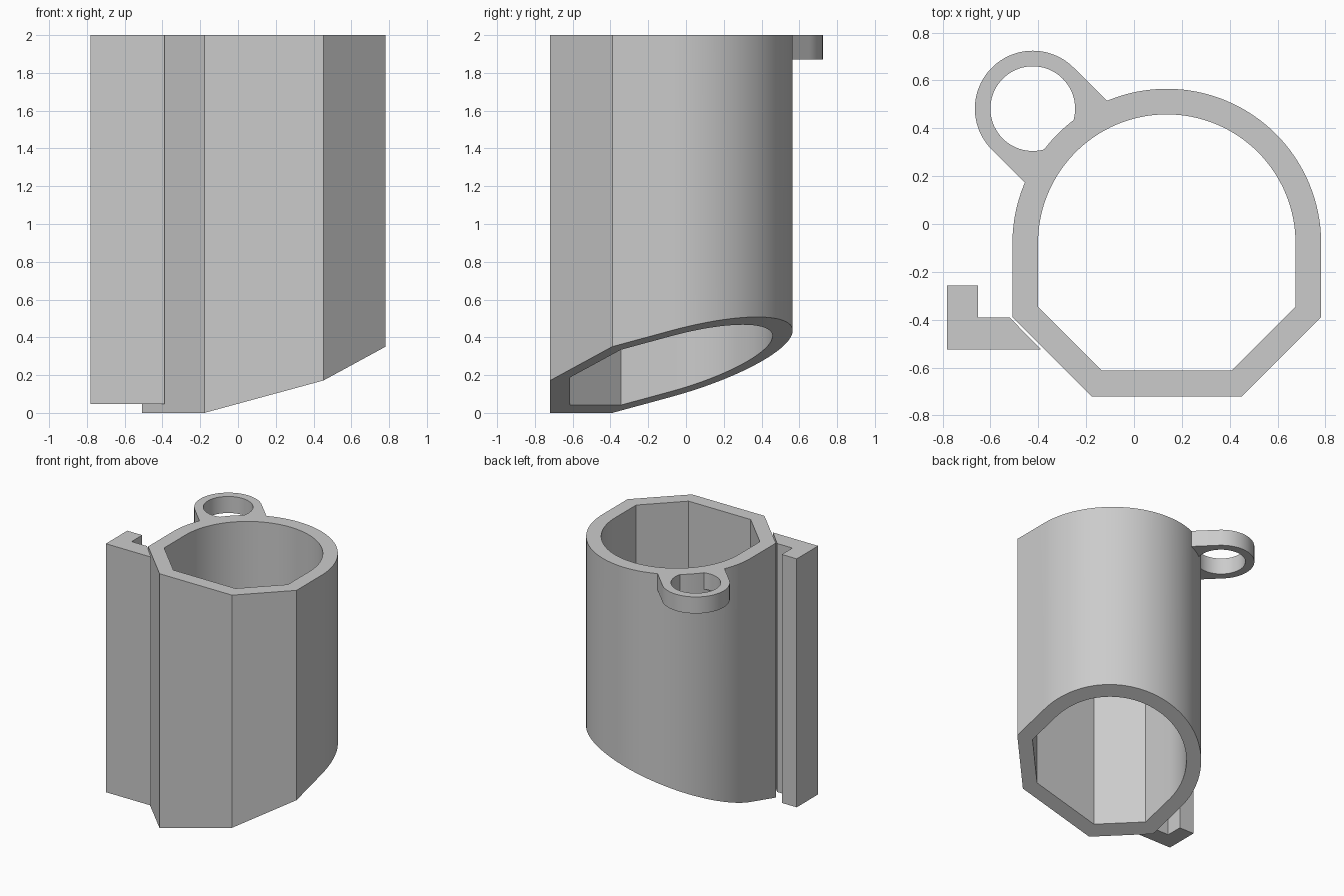
import bpy, bmesh
from math import cos, sin, radians, pi

cube = bpy.data.objects.get("Cube")
if cube:
    bpy.data.objects.remove(cube)

grey = bpy.data.materials.new("plain grey")
grey.use_nodes = True
grey.diffuse_color = (0.6, 0.6, 0.6, 1)
grey.node_tree.nodes["Principled BSDF"].inputs["Base Color"].default_value = (0.6, 0.6, 0.6, 1)

TOP = 2.0
CX, CY = 0.137, -0.08       # centre of the round back of the sleeve
LX, LY = -0.423, 0.482      # centre of the lug ring


def arc(cx, cy, r, start, end, steps):
    angles = [radians(start + (end - start) * i / steps) for i in range(steps + 1)]
    return [(cx + r * cos(a), cy + r * sin(a)) for a in angles]


def prism(name, outline, bottom, top=TOP):
    """Extrude an outline; bottom is a function giving the lower height at x, y."""
    bm = bmesh.new()
    low = [bm.verts.new((x, y, bottom(x, y))) for x, y in outline]
    high = [bm.verts.new((x, y, top)) for x, y in outline]
    bm.faces.new(low[::-1])
    bm.faces.new(high)
    n = len(outline)
    for i in range(n):
        j = (i + 1) % n
        bm.faces.new((low[i], low[j], high[j], high[i]))
    bmesh.ops.recalc_face_normals(bm, faces=bm.faces)
    mesh = bpy.data.meshes.new(name)
    bm.to_mesh(mesh)
    bm.free()
    mesh.materials.append(grey)
    obj = bpy.data.objects.new(name, mesh)
    bpy.context.collection.objects.link(obj)
    return obj


def combine(obj, other, operation):
    """Apply a boolean and remove the helper."""
    mod = obj.modifiers.new(operation.lower(), "BOOLEAN")
    mod.object, mod.operation, mod.solver = other, operation, "EXACT"
    bpy.context.view_layer.objects.active = obj
    bpy.ops.object.modifier_apply(modifier=mod.name)
    bpy.data.objects.remove(other)


def sleeve_outline(r, shoulder, front, half_front):
    """Round back, straight sides, chamfered flat front."""
    return arc(CX, CY, r, 0, 180, 64) + [
        (CX - r, shoulder), (CX - half_front, front),
        (CX + half_front, front), (CX + r, shoulder)]


def slanted_bottom(x, y):
    return 0.272 * (x + y + 0.898)


# Sleeve with a slanted lower end
sleeve = prism("sleeve", sleeve_outline(0.645, -0.39, -0.72, 0.315), slanted_bottom)

# Lug ring, tangent sides running diagonally into the sleeve wall
reach = 0.2
lug_outline = arc(LX, LY, 0.242, 45, 225, 48)
first, last = lug_outline[0], lug_outline[-1]
lug_outline += [(last[0] + reach, last[1] - reach), (first[0] + reach, first[1] - reach)]
lug = prism("lug", lug_outline, lambda x, y: 1.87)
hole = prism("lug_hole", arc(LX, LY, 0.177, 0, 355, 71), lambda x, y: 1.5, 2.5)
combine(lug, hole, "DIFFERENCE")
combine(sleeve, lug, "UNION")

# Bore through the sleeve
bore = prism("bore", sleeve_outline(0.538, -0.345, -0.613, 0.27), lambda x, y: -1, 3)
combine(sleeve, bore, "DIFFERENCE")

# Hooked side rail
rail = prism("side_rail", [
    (-0.782, -0.525), (-0.388, -0.525), (-0.52, -0.39),
    (-0.652, -0.39), (-0.652, -0.258), (-0.782, -0.258)], lambda x, y: 0.047)

# Smooth the round surfaces and keep the corners crisp
bpy.ops.object.select_all(action="DESELECT")
sleeve.select_set(True)
bpy.context.view_layer.objects.active = sleeve
bpy.ops.object.shade_smooth_by_angle(angle=pi / 9)
